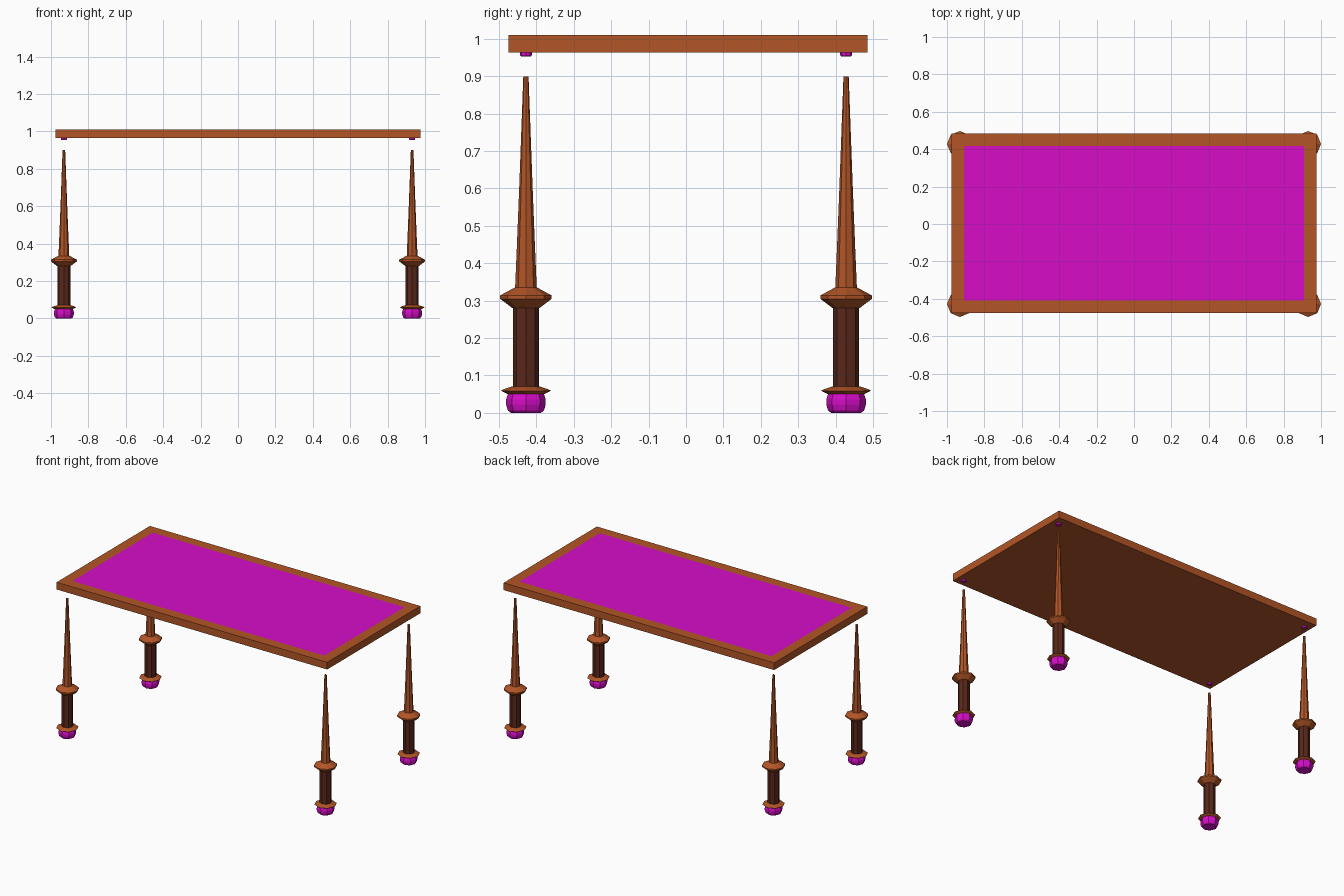
import bpy, bmesh
from math import cos, sin, tau

if "Cube" in bpy.data.objects:
    bpy.data.objects.remove(bpy.data.objects["Cube"])


def material(name, rgb):
    m = bpy.data.materials.new(name)
    m.diffuse_color = (*rgb, 1)
    m.use_nodes = True
    m.node_tree.nodes["Principled BSDF"].inputs["Base Color"].default_value = m.diffuse_color
    return m


WOOD = material("wood", (0.45, 0.093, 0.02))
DARK = material("dark_wood", (0.1, 0.021, 0.01))
PINK = material("magenta", (0.68, 0.004, 0.58))


def finish(bm, name, *mats):
    bmesh.ops.recalc_face_normals(bm, faces=bm.faces[:])
    me = bpy.data.meshes.new(name)
    bm.to_mesh(me)
    bm.free()
    for m in mats:
        me.materials.append(m)
    ob = bpy.data.objects.new(name, me)
    bpy.context.collection.objects.link(ob)
    return ob


def turned(name, profile, x, y, mat, sides=8):
    """Capped flat-faced solid turned from (radius, z) points."""
    bm = bmesh.new()
    rings = [[bm.verts.new((x + r * cos(tau * i / sides), y + r * sin(tau * i / sides), z))
              for i in range(sides)] for r, z in profile]
    for a, b in zip(rings, rings[1:]):
        for i in range(sides):
            j = (i + 1) % sides
            bm.faces.new((a[i], a[j], b[j], b[i]))
    bm.faces.new(rings[0])
    bm.faces.new(rings[-1])
    return finish(bm, name, mat)


# Table top: wooden slab with a flush coloured panel inset in its upper face
bm = bmesh.new()
bmesh.ops.create_cube(bm, size=1)
for v in bm.verts:
    v.co.x *= 1.95
    v.co.y = v.co.y * 0.96 + 0.005
    v.co.z = v.co.z * 0.047 + 0.987
bm.normal_update()
top = max(bm.faces, key=lambda f: f.calc_center_median().z)
bmesh.ops.inset_region(bm, faces=[top], thickness=0.095)
top.material_index = 1
finish(bm, "table_top", WOOD, PINK)

# Turned leg parts, bottom to top
PARTS = [
    ("foot", PINK, [(0.040, 0), (0.048, 0.006), (0.053, 0.022), (0.053, 0.036), (0.048, 0.051)]),
    ("lower_collar", WOOD, [(0.048, 0.050), (0.067, 0.059), (0.060, 0.063), (0.036, 0.071)]),
    ("leg_shaft", DARK, [(0.035, 0.068), (0.035, 0.283)]),
    ("upper_collar", WOOD, [(0.036, 0.280), (0.069, 0.305), (0.069, 0.314), (0.030, 0.335)]),
    ("leg_spike", WOOD, [(0.029, 0.332), (0.024, 0.45), (0.018, 0.60), (0.007, 0.90)]),
    ("top_stud", PINK, [(0.013, 0.953), (0.016, 0.957), (0.016, 0.966)]),
]
for sx, side in ((-1, "left"), (1, "right")):
    for sy, end in ((-1, "front"), (1, "back")):
        for name, mat, profile in PARTS:
            turned(f"{end}_{side}_{name}", profile, sx * 0.931, sy * 0.428, mat)
